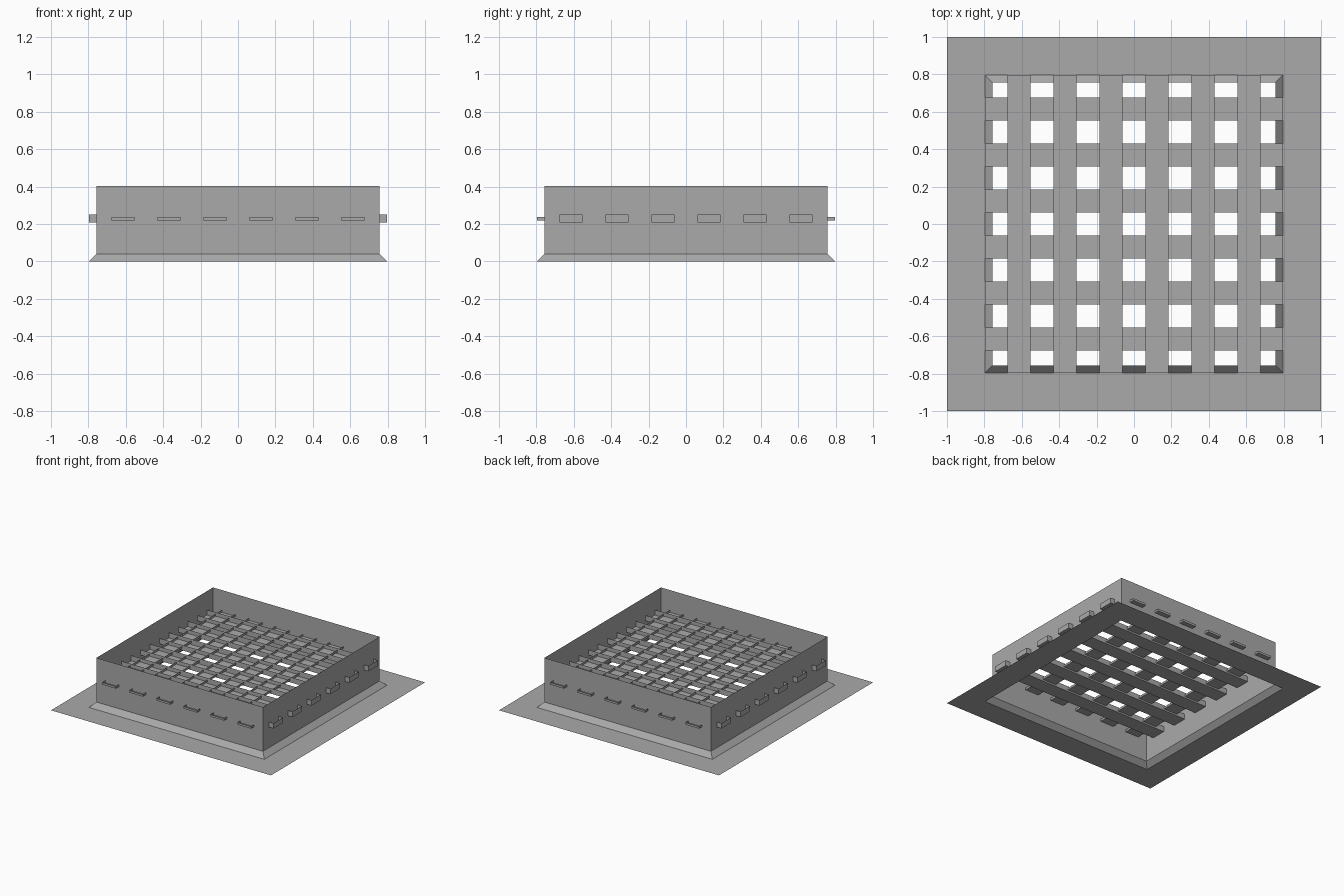
import bpy
import bmesh

cube = bpy.data.objects.get("Cube")
if cube:
    bpy.data.objects.remove(cube, do_unlink=True)

# Single grey finish
grey = bpy.data.materials.new("grey_metal")
grey.use_nodes = True
grey.diffuse_color = (0.4, 0.4, 0.4, 1)
grey.node_tree.nodes["Principled BSDF"].inputs["Base Color"].default_value = grey.diffuse_color


def make_object(name, bm):
    mesh = bpy.data.meshes.new(name)
    bm.normal_update()
    bm.to_mesh(mesh)
    bm.free()
    mesh.materials.append(grey)
    obj = bpy.data.objects.new(name, mesh)
    bpy.context.collection.objects.link(obj)
    return obj


def square_shell(name, profile):
    """Sweep a (half width, height) profile around a square."""
    bm = bmesh.new()
    corners = [(-1, -1), (1, -1), (1, 1), (-1, 1)]
    rings = [[bm.verts.new((x * r, y * r, z)) for x, y in corners] for r, z in profile]
    for low, high in zip(rings, rings[1:]):
        for i in range(4):
            j = (i + 1) % 4
            bm.faces.new((low[i], low[j], high[j], high[i]))
    return make_object(name, bm)


def tray_bar(name, centre, size):
    """Thin sheet channel with closed ends and an open top."""
    bm = bmesh.new()
    bmesh.ops.create_cube(bm, size=1)
    top = [f for f in bm.faces if f.normal.z > 0.5]
    bmesh.ops.delete(bm, geom=top, context='FACES_ONLY')
    for v in bm.verts:
        v.co = [c + s * p for c, s, p in zip(centre, size, v.co)]
    return make_object(name, bm)


# Flange, sloped foot and upright wall
OUTER = 0.797
WALL = 0.757
square_shell("flange", [(1, 0), (OUTER, 0)])
square_shell("frame_wall", [(OUTER, 0), (WALL, 0.04), (WALL, 0.403)])

# Crossed grate bars, passing through the wall
COUNT = 6
WIDTH = 0.123
MID = 0.229
for i in range(COUNT):
    offset = (i - (COUNT - 1) / 2) * 2 * WIDTH
    tray_bar(f"cross_bar_{i + 1}", (0, offset, MID), (2 * OUTER, WIDTH, 0.044))
    tray_bar(f"long_bar_{i + 1}", (offset, 0, MID), (WIDTH, 2 * OUTER, 0.018))
